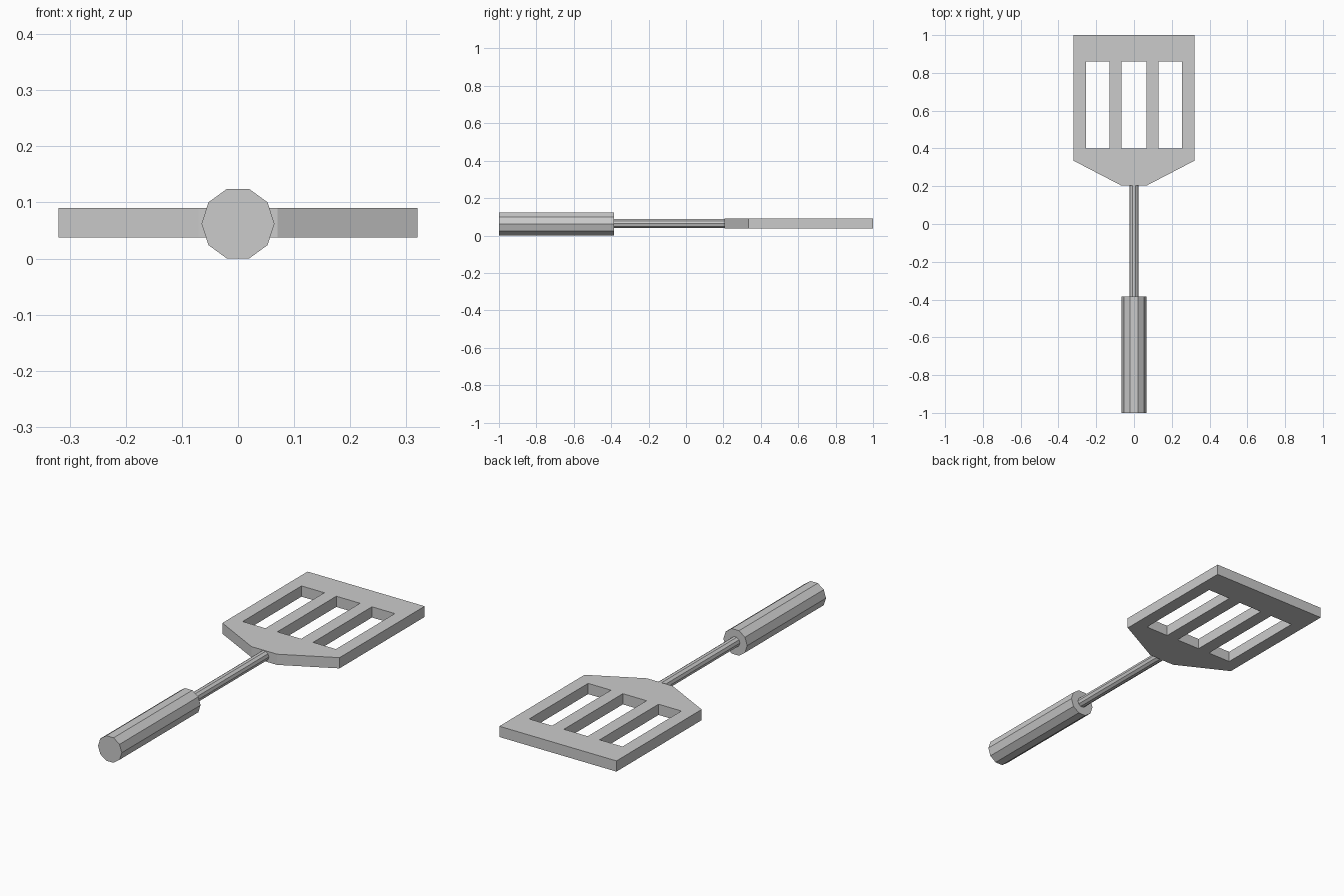
import bpy, bmesh, math

if "Cube" in bpy.data.objects:
    bpy.data.objects.remove(bpy.data.objects["Cube"])


def rod(name, radius, y0, y1, z, sides=10):
    """Flat-faced rod lying along y, with a vertex pointing to +x."""
    bm = bmesh.new()
    ring = [bm.verts.new((radius * math.cos(a), y0, z + radius * math.sin(a)))
            for a in (2 * math.pi * i / sides for i in range(sides))]
    cap = bm.faces.new(ring)
    extrude(bm, [cap], (0, y1 - y0, 0))
    return finish(name, bm)


def extrude(bm, faces, offset):
    """Extrude faces into a closed solid, keeping the starting faces."""
    res = bmesh.ops.extrude_face_region(bm, geom=faces, use_keep_orig=True)
    moved = [g for g in res["geom"] if isinstance(g, bmesh.types.BMVert)]
    bmesh.ops.translate(bm, vec=offset, verts=moved)


def finish(name, bm):
    bmesh.ops.recalc_face_normals(bm, faces=bm.faces)
    mesh = bpy.data.meshes.new(name)
    bm.to_mesh(mesh)
    bm.free()
    obj = bpy.data.objects.new(name, mesh)
    bpy.context.collection.objects.link(obj)
    return obj


# Grip and thin shaft
rod("grip", 0.065, -1.0, -0.385, 0.062)
rod("shaft", 0.025, -0.39, 0.21, 0.064)

# Slotted blade: a grid of panels with three cells left open
xs = [-0.32, -0.255, -0.13, -0.065, 0.065, 0.13, 0.255, 0.32]
ys = [0.335, 0.40, 0.86, 1.0]
bottom, top = 0.037, 0.09
bm = bmesh.new()
grid = [[bm.verts.new((x, y, bottom)) for x in xs] for y in ys]
faces = []
for r in range(len(ys) - 1):
    for c in range(len(xs) - 1):
        if r == 1 and c % 2 == 1:
            continue  # slot
        faces.append(bm.faces.new((grid[r][c], grid[r][c + 1],
                                   grid[r + 1][c + 1], grid[r + 1][c])))

# Taper from the blade down to the shaft
neck = [bm.verts.new((x, 0.205, bottom)) for x in (-0.07, 0.07)]
faces.append(bm.faces.new(neck + grid[0][::-1]))
extrude(bm, faces, (0, 0, top - bottom))
finish("slotted_blade", bm)
